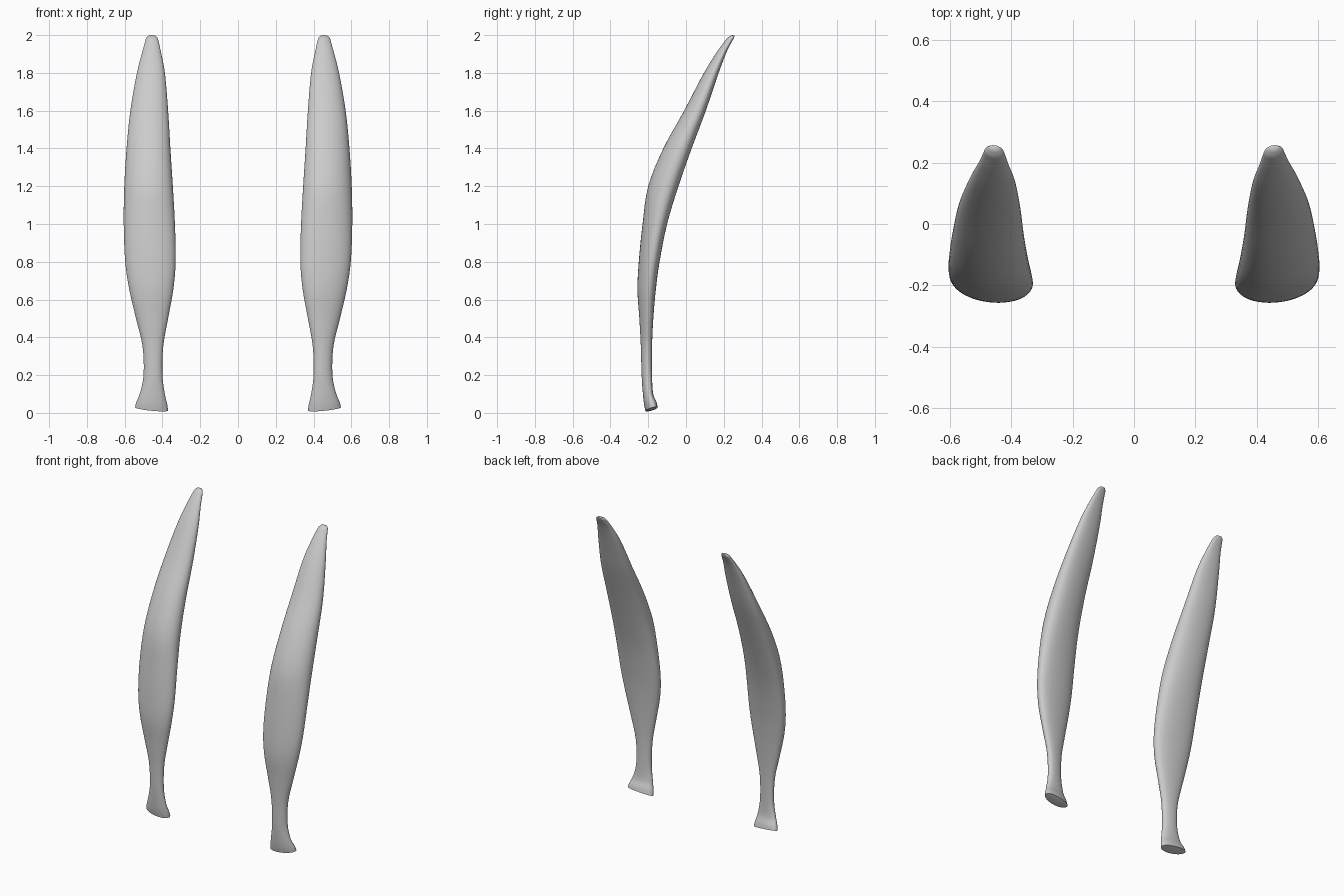
import bpy
import bmesh
from math import sin, cos, pi

cube = bpy.data.objects.get("Cube")
if cube:
    bpy.data.objects.remove(cube)

SIDES = 40      # points around each cross-section
STEPS = 4       # rings between two stations

# Stations up the ear: height, inner x, outer x, front y, back y
STATIONS = [
    (.018, .37, .545, -.215, -.15),
    (.05, .375, .538, -.222, -.157),
    (.1, .387, .52, -.228, -.174),
    (.2, .4, .5, -.235, -.18),
    (.35, .396, .505, -.239, -.18),
    (.5, .37, .54, -.247, -.173),
    (.65, .343, .575, -.257, -.16),
    (.8, .33, .597, -.25, -.14),
    (1, .334, .605, -.23, -.1),
    (1.2, .345, .602, -.2, -.04),
    (1.4, .358, .59, -.12, .03),
    (1.6, .37, .57, -.01, .105),
    (1.8, .387, .535, .095, .173),
    (1.91, .408, .507, .163, .215),
    (1.965, .42, .492, .203, .243),
    (1.985, .426, .486, .219, .254),
    (1.997, .437, .474, .236, .257),
]


def smooth_stations():
    """Pass a smooth curve through the stations."""
    last = len(STATIONS) - 1
    for i in range(last):
        a, b, c, d = (STATIONS[max(0, min(last, j))] for j in range(i - 1, i + 3))
        for k in range(STEPS):
            t = k / STEPS
            yield [q + t / 2 * (r - p + t * (2 * p - 5 * q + 4 * r - s + t * (3 * q - p - 3 * r + s)))
                   for p, q, r, s in zip(a, b, c, d)]
    yield STATIONS[-1]


def cross_section(z, inner, outer, front, back):
    """Lens with a rounded front, a flatter back and the outer edge turned back."""
    angles = [2 * pi * i / SIDES for i in range(SIDES)]
    depths = []
    for a in angles:
        s = sin(a)
        y = s * 0.56 if s < 0 else s * (1.3 - 0.3 * s) * 0.44
        depths.append(y + 0.08 * cos(a))
    low, high = min(depths), max(depths)
    foot = max(0, 1 - z / 0.12)      # sloping foot
    for a, y in zip(angles, depths):
        dx = (outer - inner) / 2 * cos(a)
        depth = (y - low) / (high - low)
        yield ((inner + outer) / 2 + dx,
               front + (back - front) * depth,
               z + foot * (0.1 * dx + 0.02 * (depth - 0.4)))


def build_ear(name, side, material):
    bm = bmesh.new()
    rings = []
    for station in smooth_stations():
        rings.append([bm.verts.new((side * x, y, z)) for x, y, z in cross_section(*station)])
    for lower, upper in zip(rings, rings[1:]):
        for i in range(SIDES):
            j = (i + 1) % SIDES
            bm.faces.new((lower[i], lower[j], upper[j], upper[i]))
    # Domed tip and foot
    for ring, lift in ((rings[0], -0.006), (rings[-1], 0.003)):
        middle = sum((v.co for v in ring), ring[0].co * 0) / SIDES
        middle.z += lift
        hub = bm.verts.new(middle)
        for i in range(SIDES):
            bm.faces.new((ring[i], ring[(i + 1) % SIDES], hub))
    bmesh.ops.recalc_face_normals(bm, faces=bm.faces)
    mesh = bpy.data.meshes.new(name)
    bm.to_mesh(mesh)
    bm.free()
    mesh.materials.append(material)
    ear = bpy.data.objects.new(name, mesh)
    bpy.context.collection.objects.link(ear)
    return ear


grey = bpy.data.materials.new("plain grey")
grey.use_nodes = True
colour = (0.6, 0.6, 0.6, 1)
grey.diffuse_color = colour
grey.node_tree.nodes["Principled BSDF"].inputs["Base Color"].default_value = colour

ears = [build_ear("left_ear", 1, grey), build_ear("right_ear", -1, grey)]

bpy.ops.object.select_all(action='DESELECT')
for ear in ears:
    ear.select_set(True)
bpy.context.view_layer.objects.active = ears[0]
bpy.ops.object.shade_smooth_by_angle(angle=pi / 3)
